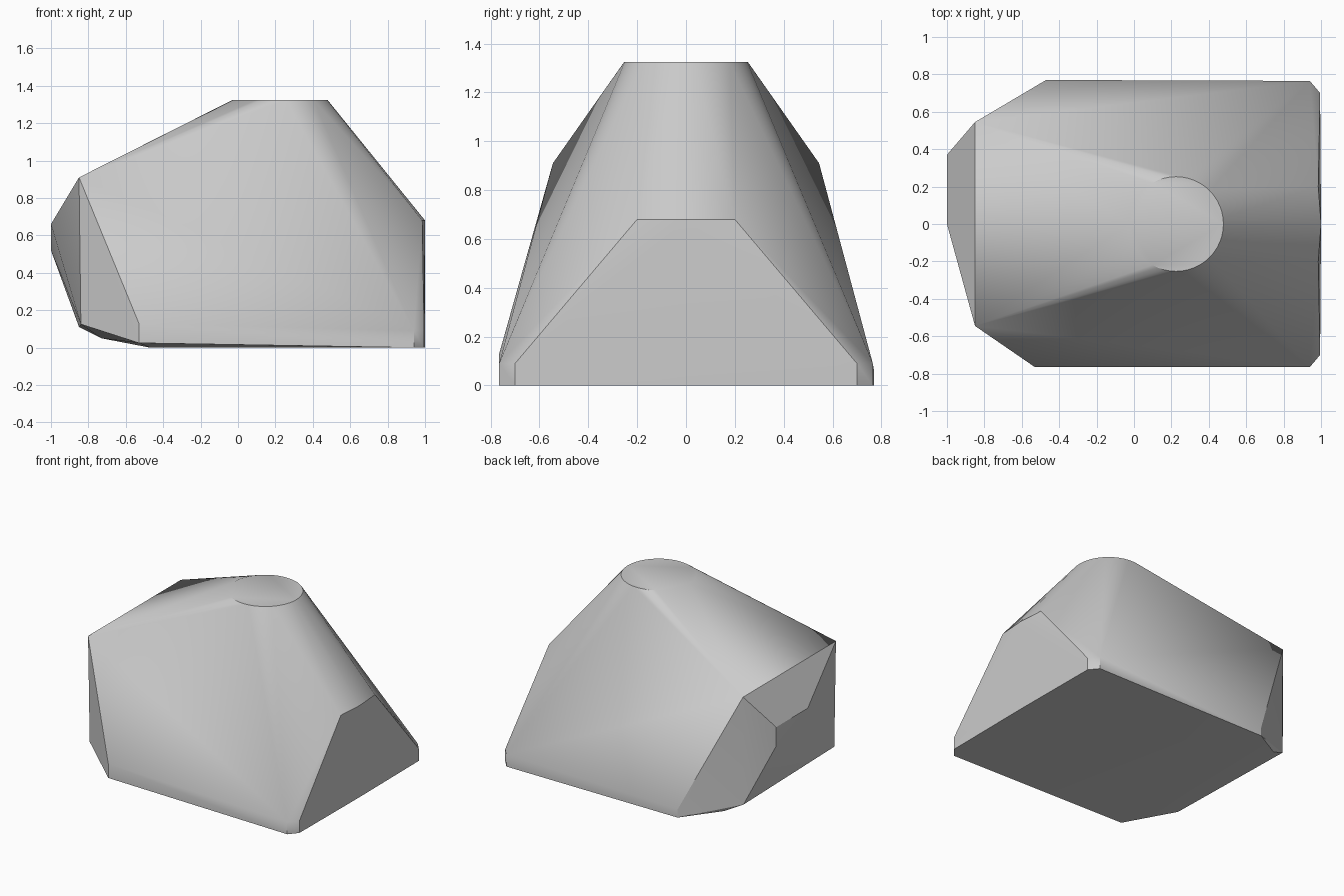
import bpy
import bmesh
import math

cube = bpy.data.objects.get("Cube")
if cube:
    bpy.data.objects.remove(cube, do_unlink=True)

grey = bpy.data.materials.new("plain grey")
grey.use_nodes = True
color = (0.6, 0.6, 0.6, 1)
grey.diffuse_color = color
grey.node_tree.nodes["Principled BSDF"].inputs["Base Color"].default_value = color

# Round top rim
RIM_X, RIM_Z, RIM_R, SIDES = 0.225, 1.325, 0.253, 48
points = []
for i in range(SIDES):
    a = 2 * math.pi * i / SIDES
    points.append((RIM_X + RIM_R * math.cos(a), RIM_R * math.sin(a), RIM_Z))

# Corners shared by the front and back
for s in (-1, 1):
    points += [(-0.85, s * 0.545, 0.91),
               (0.985, s * 0.2, 0.68)]
    # Chamfered posts at the wide end
    for z in (0, 0.09):
        points += [(0.94, s * 0.765, z), (0.995, s * 0.7, z)]

# Upright wide end
points += [(1, 0, 0.68), (1, 0, 0)]

# Lower corners of the narrow end
points += [(-0.84, -0.54, 0.125), (-0.53, -0.765, 0.025), (-0.53, -0.765, 0.13),
           (-0.85, 0.54, 0.11), (-0.73, 0.59, 0.05), (-0.47, 0.77, 0),
           (-0.47, 0.77, 0.06)]

# Small offset facet on the narrow end
points += [(-1, 0.37, 0.66), (-1, 0.37, 0.52), (-1, 0, 0.66)]

# Wrap one convex shell around the points
bm = bmesh.new()
for p in points:
    bm.verts.new(p)
hull = bmesh.ops.convex_hull(bm, input=bm.verts)
loose = [v for v in bm.verts if not v.link_faces]
bmesh.ops.delete(bm, geom=loose, context="VERTS")
bmesh.ops.dissolve_limit(bm, angle_limit=math.radians(0.5),
                         verts=bm.verts, edges=bm.edges)
bmesh.ops.recalc_face_normals(bm, faces=bm.faces)

mesh = bpy.data.meshes.new("convex_shell")
bm.to_mesh(mesh)
bm.free()
mesh.materials.append(grey)
shell = bpy.data.objects.new("convex_shell", mesh)
bpy.context.collection.objects.link(shell)

# Soft shading with sharp creases kept
bpy.ops.object.select_all(action="DESELECT")
shell.select_set(True)
bpy.context.view_layer.objects.active = shell
bpy.ops.object.shade_smooth_by_angle(angle=math.radians(30))
